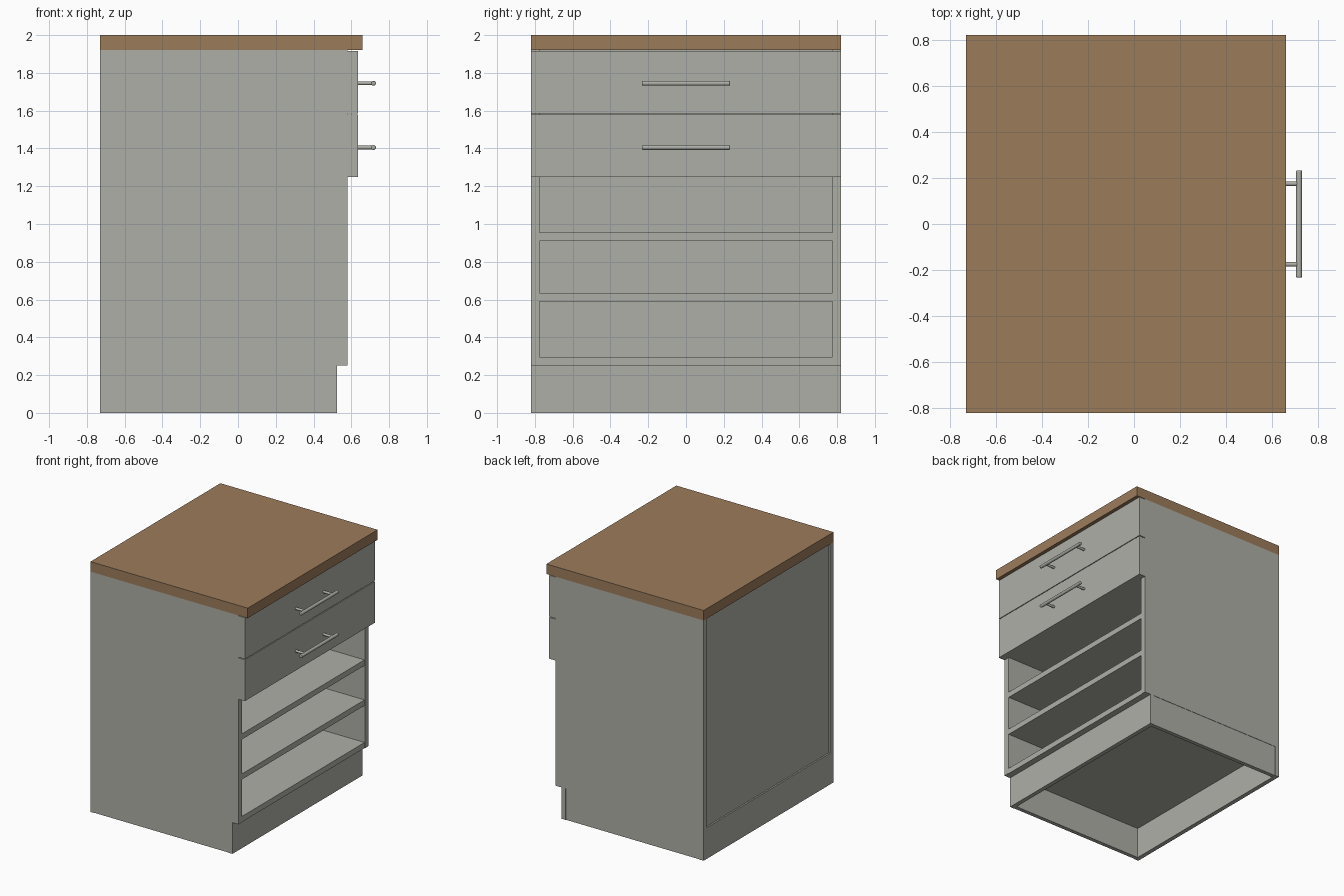
import bpy
from mathutils import Vector

if "Cube" in bpy.data.objects:
    bpy.data.objects.remove(bpy.data.objects["Cube"], do_unlink=True)


def material(name, rgb):
    mat = bpy.data.materials.new(name)
    mat.use_nodes = True
    colour = (*rgb, 1)
    mat.diffuse_color = colour
    mat.node_tree.nodes["Principled BSDF"].inputs["Base Color"].default_value = colour
    return mat


grey = material("warm grey paint", (0.43, 0.43, 0.39))
wood = material("brown worktop", (0.33, 0.2, 0.105))


def box(name, x, y, z, mat=grey):
    """Box between (min, max) limits on each axis."""
    bpy.ops.mesh.primitive_cube_add(size=1)
    obj = bpy.context.object
    obj.name = name
    low, high = Vector((x[0], y[0], z[0])), Vector((x[1], y[1], z[1]))
    for v in obj.data.vertices:
        v.co = (low + high) / 2 + v.co * (high - low)
    obj.data.materials.append(mat)
    return obj


def rod(name, radius, length, centre, rotation):
    """Round bar with slightly softened ends."""
    bpy.ops.mesh.primitive_cylinder_add(vertices=20, radius=radius, depth=length,
                                        location=centre, rotation=rotation)
    obj = bpy.context.object
    obj.name = name
    obj.data.materials.append(grey)
    bevel = obj.modifiers.new("soft ends", "BEVEL")
    bevel.width = 0.004
    bevel.segments = 2
    bpy.ops.object.shade_smooth_by_angle()


BACK, FRONT, HALF = -0.73, 0.58, 0.82
BOARD = 0.045
BASE, TOP = 0.25, 1.92
INNER = HALF - BOARD
QUARTER = 1.5708

# Worktop
box("worktop", (BACK, 0.66), (-HALF, HALF), (TOP, 2.0), wood)

# Carcass
for side, s in (("left", 1), ("right", -1)):
    box(side + "_side_panel", (BACK, FRONT), sorted((s * INNER, s * HALF)), (BASE, TOP))
box("back_panel", (BACK + 0.012, BACK + 0.03), (-INNER, INNER), (BASE, TOP))

# Floor, shelves and the board under the drawers
for name, z in (("floor_board", BASE), ("lower_shelf", 0.59),
                ("upper_shelf", 0.91), ("drawer_board", 1.255)):
    box(name, (BACK + 0.03, FRONT - 0.004), (-INNER, INNER), (z, z + BOARD))

# Open plinth frame
PLINTH = 0.035
box("plinth_back", (BACK, BACK + PLINTH), (-HALF, HALF), (0, BASE))
box("plinth_front", (0.525 - PLINTH, 0.525), (-HALF, HALF), (0, BASE))
for side, s in (("left", 1), ("right", -1)):
    box("plinth_" + side, (BACK + PLINTH, 0.525 - PLINTH),
        sorted((s * (HALF - PLINTH), s * (HALF - 0.003))), (0, BASE))

# Drawer fronts with bar handles
for name, low, high, grip in (("lower", 1.25, 1.58, 1.405), ("upper", 1.586, 1.916, 1.745)):
    box(name + "_drawer_front", (FRONT, 0.635), (-HALF, HALF), (low, high))
    rod(name + "_handle_bar", 0.013, 0.465, (0.717, 0, grip), (QUARTER, 0, 0))
    for side, s in (("left", 1), ("right", -1)):
        rod(f"{name}_handle_post_{side}", 0.01, 0.085, (0.675, s * 0.175, grip), (0, QUARTER, 0))
